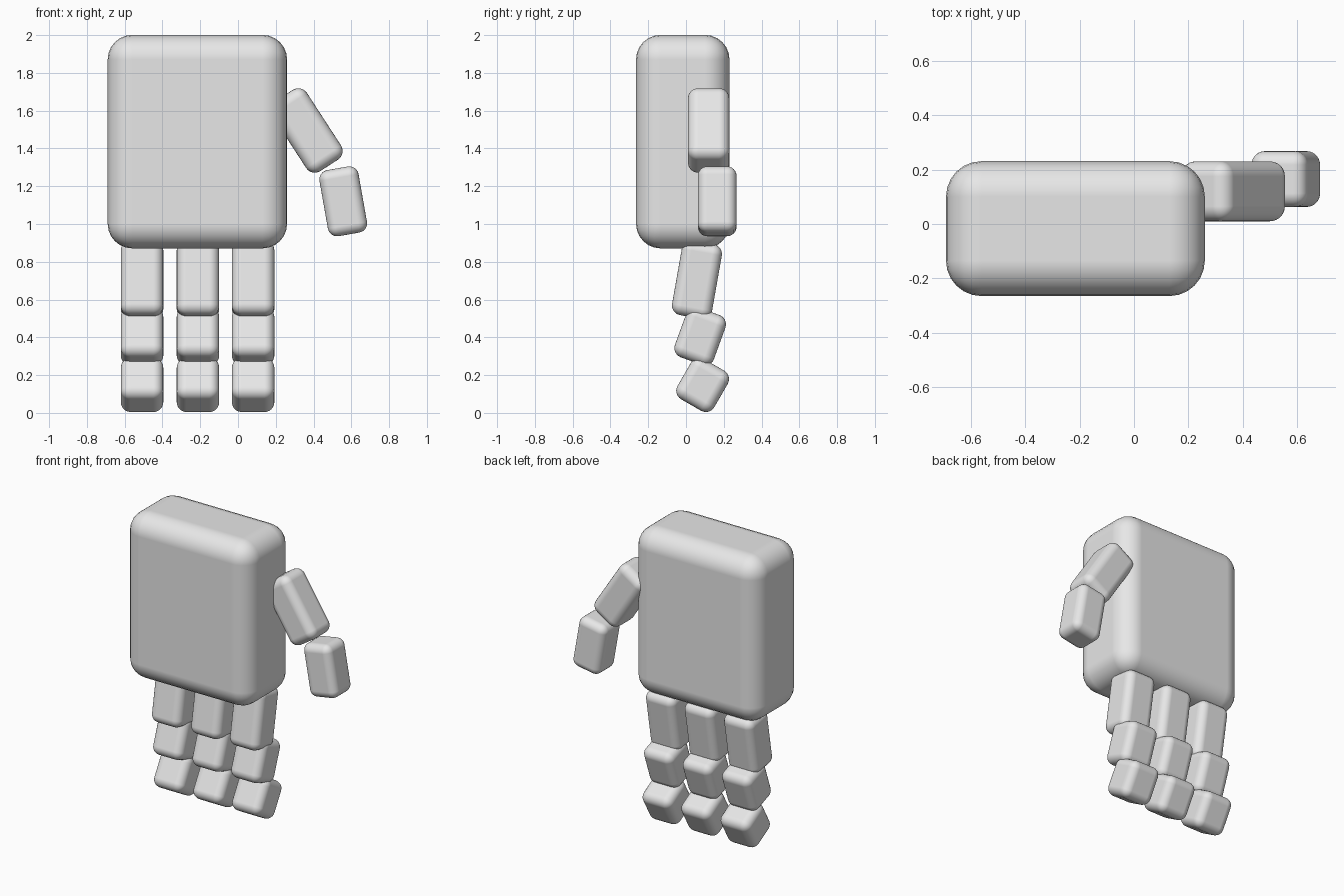
import bpy
from math import radians

if "Cube" in bpy.data.objects:
    bpy.data.objects.remove(bpy.data.objects["Cube"], do_unlink=True)

# One plain grey for the whole hand
grey = bpy.data.materials.new("light_grey")
grey.use_nodes = True
GREY = (0.8, 0.8, 0.8, 1.0)
grey.diffuse_color = GREY
grey.node_tree.nodes["Principled BSDF"].inputs["Base Color"].default_value = GREY


def rounded_block(name, centre, size, radius, tilt_x=0, tilt_y=0):
    """Box with rounded edges, tilted in degrees about x or y."""
    bpy.ops.mesh.primitive_cube_add(size=1, location=centre)
    block = bpy.context.object
    block.name = name
    block.data.name = name
    block.scale = size
    bpy.ops.object.transform_apply(location=False, rotation=False, scale=True)
    block.rotation_euler = (radians(tilt_x), radians(tilt_y), 0)
    block.data.materials.append(grey)
    block.data.shade_smooth()
    bevel = block.modifiers.new("rounded_edges", "BEVEL")
    bevel.width = radius
    bevel.segments = 6
    bevel.limit_method = "NONE"
    bevel.harden_normals = True
    return block


# Palm
rounded_block("palm", (-0.215, -0.017, 1.436), (0.95, 0.495, 1.13), 0.13)

# Three fingers, each of three joints that curl further towards the tip
JOINTS = [
    # name, y, z, thickness, length, tilt
    ("base", 0.058, 0.705, 0.215, 0.40, -10),
    ("middle", 0.075, 0.406, 0.22, 0.28, -20),
    ("tip", 0.088, 0.148, 0.225, 0.245, -30),
]
for finger, x in (("outer", -0.508), ("centre", -0.212), ("inner", 0.08)):
    for joint, y, z, thick, length, tilt in JOINTS:
        rounded_block(f"{finger}_finger_{joint}", (x, y, z),
                      (0.225, thick, length), 0.052, tilt_x=tilt)

# Thumb
rounded_block("thumb_base", (0.363, 0.12, 1.495), (0.22, 0.22, 0.44),
              0.055, tilt_y=-33)
rounded_block("thumb_tip", (0.557, 0.165, 1.12), (0.21, 0.205, 0.355),
              0.05, tilt_y=-10)
